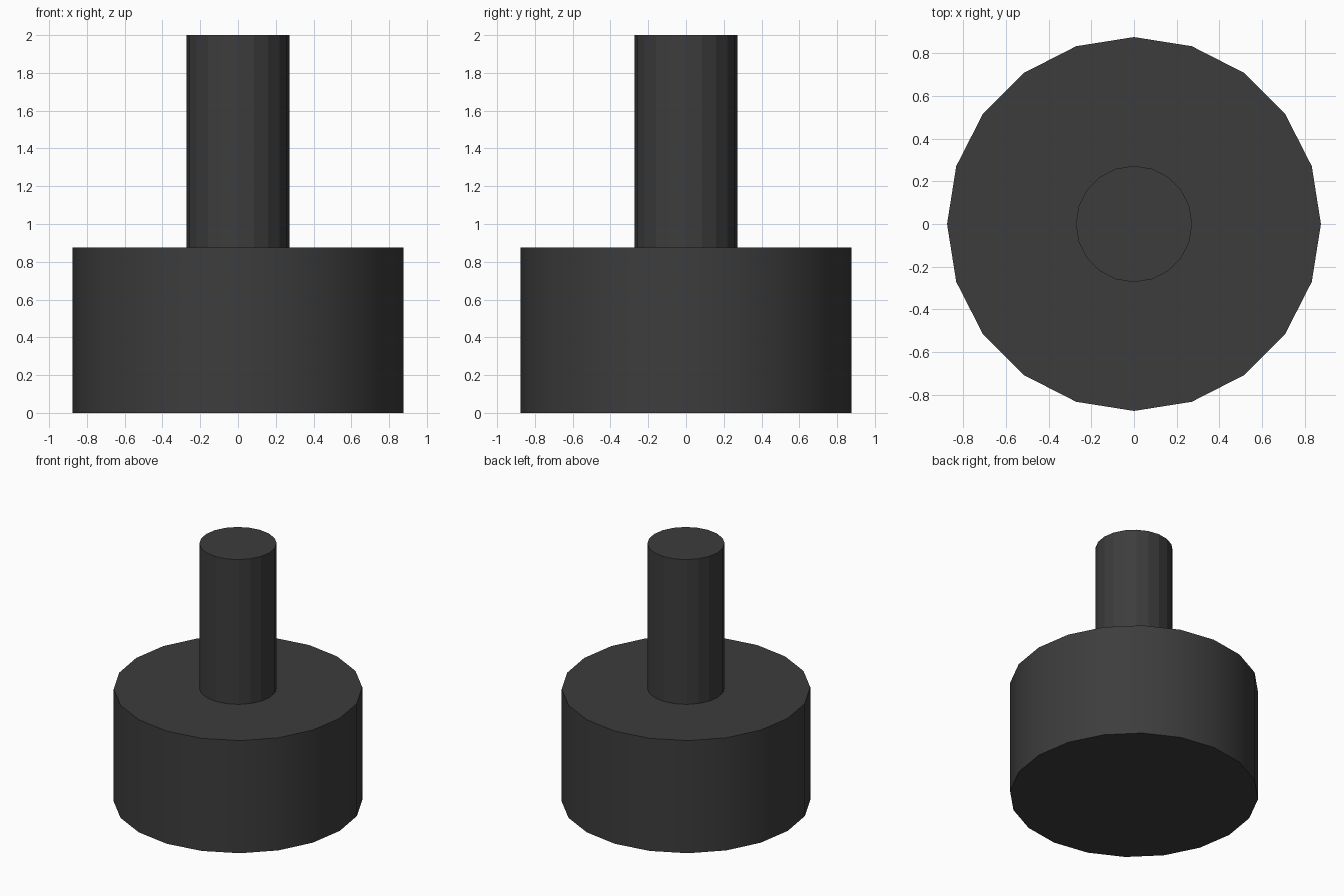
import bpy
import math

cube = bpy.data.objects.get("Cube")
if cube:
    bpy.data.objects.remove(cube, do_unlink=True)

# Single dark grey finish
dark = bpy.data.materials.new("dark_grey")
dark.use_nodes = True
colour = (0.046, 0.046, 0.046, 1)
dark.diffuse_color = colour
dark.node_tree.nodes["Principled BSDF"].inputs["Base Color"].default_value = colour


def cylinder(name, radius, bottom, top, smooth):
    """Upright 20-sided cylinder with a corner on each axis."""
    bpy.ops.mesh.primitive_cylinder_add(
        vertices=20, radius=radius, depth=top - bottom,
        location=(0, 0, (bottom + top) / 2))
    part = bpy.context.object
    part.name = name
    part.data.materials.append(dark)
    if smooth:
        bpy.ops.object.shade_smooth_by_angle(angle=math.radians(30))
    return part


# Wide rounded foot and slim faceted post
cylinder("base", 0.875, 0, 0.875, True)
cylinder("stem", 0.272, 0.875, 2, False)
